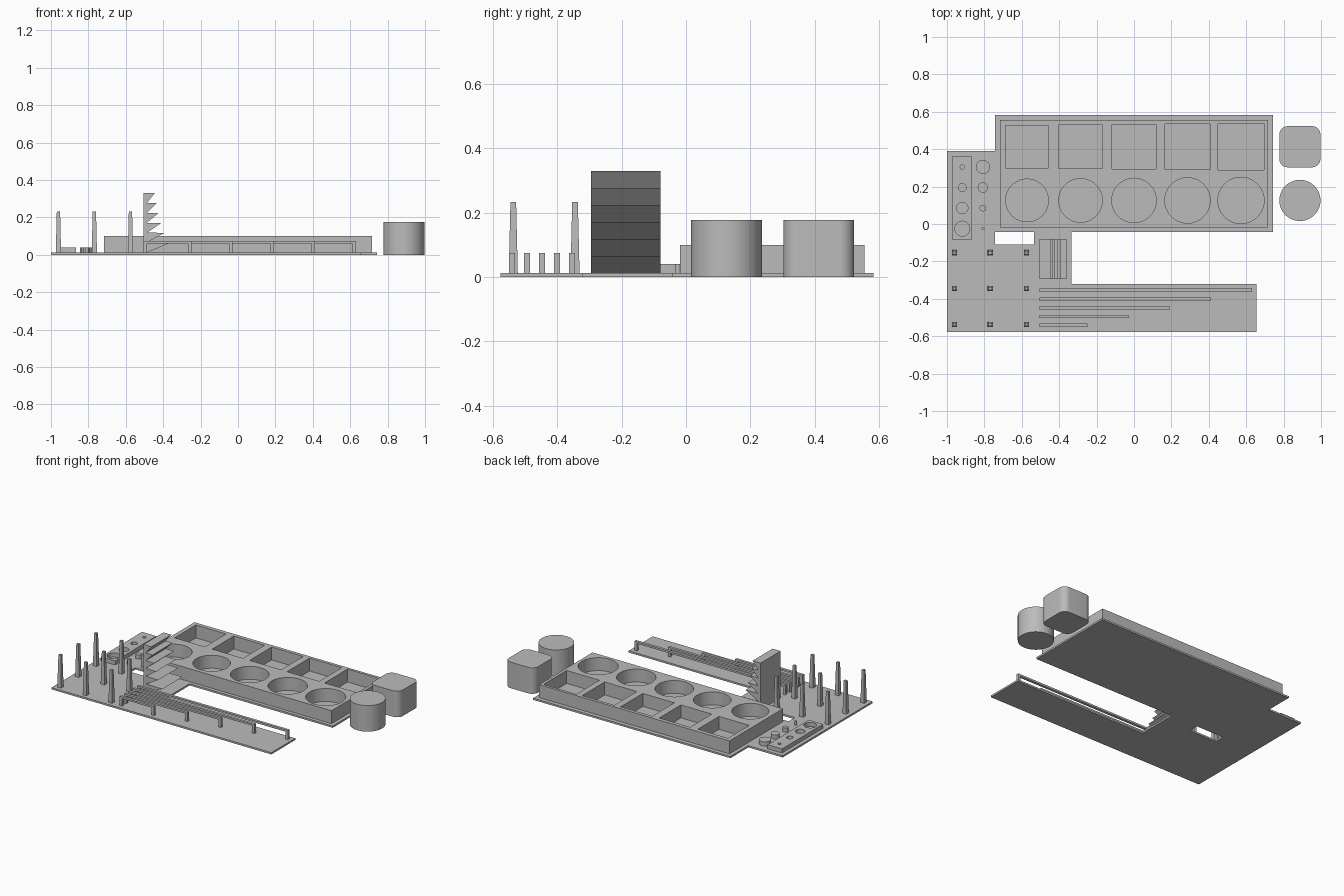
import bpy, bmesh, math
from mathutils import Matrix, Vector

if "Cube" in bpy.data.objects:
    bpy.data.objects.remove(bpy.data.objects["Cube"], do_unlink=True)

grey = bpy.data.materials.new("plain_grey")
grey.use_nodes = True
GREY = (0.5, 0.5, 0.5, 1)
grey.diffuse_color = GREY
grey.node_tree.nodes["Principled BSDF"].inputs["Base Color"].default_value = GREY

BASE = 0.012   # top of the base plate
SINK = 0.008   # parts start slightly inside the plate


def finish(name, bm):
    bmesh.ops.recalc_face_normals(bm, faces=bm.faces)
    mesh = bpy.data.meshes.new(name)
    bm.to_mesh(mesh)
    bm.free()
    mesh.materials.append(grey)
    ob = bpy.data.objects.new(name, mesh)
    bpy.context.collection.objects.link(ob)
    return ob


def add_box(bm, x0, x1, y0, y1, z0, z1):
    m = Matrix.Translation(((x0 + x1) / 2, (y0 + y1) / 2, (z0 + z1) / 2))
    m = m @ Matrix.Diagonal((x1 - x0, y1 - y0, z1 - z0, 1))
    bmesh.ops.create_cube(bm, size=1, matrix=m)


def add_cone(bm, x, y, z0, z1, r0, r1, sides, turn=0):
    m = Matrix.Translation((x, y, (z0 + z1) / 2)) @ Matrix.Rotation(turn, 4, 'Z')
    bmesh.ops.create_cone(bm, cap_ends=True, segments=sides, radius1=r0,
                          radius2=r1, depth=z1 - z0, matrix=m)


def extrude(name, points, offset):
    bm = bmesh.new()
    face = bm.faces.new([bm.verts.new(p) for p in points])
    out = bmesh.ops.extrude_face_region(bm, geom=[face])
    verts = [g for g in out["geom"] if isinstance(g, bmesh.types.BMVert)]
    bmesh.ops.translate(bm, verts=verts, vec=Vector(offset))
    return finish(name, bm)


def activate(ob):
    bpy.ops.object.select_all(action='DESELECT')
    ob.select_set(True)
    bpy.context.view_layer.objects.active = ob


def smooth(ob):
    activate(ob)
    bpy.ops.object.shade_smooth_by_angle(angle=math.radians(30))


def cut(ob, bm):
    cutter = finish("cutter", bm)
    cutter.hide_render = True
    mod = ob.modifiers.new("cut", 'BOOLEAN')
    mod.operation = 'DIFFERENCE'
    mod.solver = 'EXACT'
    mod.object = cutter
    activate(ob)
    bpy.ops.object.modifier_apply(modifier=mod.name)
    bpy.data.objects.remove(cutter, do_unlink=True)


# Base plate with a small window
outline = [(-1, -.577), (.655, -.577), (.655, -.32), (-.335, -.32), (-.335, -.042),
           (.742, -.042), (.742, .583), (-.742, .583), (-.742, .39), (-1, .39)]
base = extrude("base_plate", [(x, y, 0) for x, y in outline], (0, 0, BASE))
bm = bmesh.new()
add_box(bm, -.742, -.535, -.11, -.042, -.1, .1)
cut(base, bm)

# Tray with five square and five round pockets, growing to the right
bm = bmesh.new()
add_box(bm, -.716, .716, -.018, .555, SINK, .1)
tray = finish("pocket_tray", bm)
bm = bmesh.new()
for i in range(5):
    x = (i - 2) * .286
    r = .114 + i * .0024
    add_cone(bm, x, .126, -.1, .2, r, r, 64)
    add_box(bm, x - r, x + r, .413 - r, .413 + r, -.1, .2)
cut(tray, bm)
smooth(tray)

# Loose pegs that fit the pockets
bm = bmesh.new()
add_cone(bm, .887, .126, 0, .177, .11, .11, 64)
smooth(finish("round_peg", bm))
bm = bmesh.new()
add_box(bm, .777, .997, .303, .523, 0, .177)
upright = [e for e in bm.edges if abs(e.verts[0].co.z - e.verts[1].co.z) > .1]
bmesh.ops.bevel(bm, geom=upright, offset=.045, segments=10, profile=.5, affect='EDGES')
smooth(finish("square_peg", bm))

# Drilled strip and matching studs
bm = bmesh.new()
add_box(bm, -.974, -.866, -.082, .36, SINK, .04)
strip = finish("drilled_strip", bm)
holes, studs = bmesh.new(), bmesh.new()
for i in range(4):
    y = -.025 + i * .11
    small, big = .008 + i * .0098, .04 - i * .0096
    add_cone(holes, -.918, y, -.1, .2, big, big, 32)
    add_cone(studs, -.808, y, SINK, .04, small, small, 32)
cut(strip, holes)
smooth(strip)
smooth(finish("studs", studs))

# Nine slim tapered towers
bm = bmesh.new()
for x in (-.96, -.768, -.575):
    for y in (-.154, -.345, -.537):
        add_cone(bm, x, y, SINK, .233, .02, .0125, 4, math.pi / 4)
finish("tapered_towers", bm)

# Overhang tower with saw-tooth profile
step = (.33 - BASE) / 6
profile = [(-.505, SINK), (-.487, SINK)]
for i, tip in enumerate((-.361, -.393, -.409, -.425, -.436, -.445)):
    z = BASE + i * step
    profile += [(-.487, z), (tip, z + step)]
    if i < 5:
        profile.append((-.487, z + step + .0005))
profile.append((-.505, .33))
# Each tooth restarts at the spine, so drop doubled spine points
clean = [p for i, p in enumerate(profile)
         if i == 0 or (Vector(p) - Vector(profile[i - 1])).length > .001]
extrude("overhang_tower", [(x, -.295, z) for x, z in clean], (0, .215, 0))

# Bridges: five bars of growing span on end posts
for i in range(5):
    y = -.541 + i * .0465
    end = -.248 + i * .2195
    legs = [(-.505, SINK), (-.487, SINK), (-.487, .062), (end - .018, .062),
            (end - .018, SINK), (end, SINK), (end, .075), (-.505, .075)]
    extrude("bridge_%d" % (i + 1), [(x, y - .009, z) for x, z in legs], (0, .018, 0))
